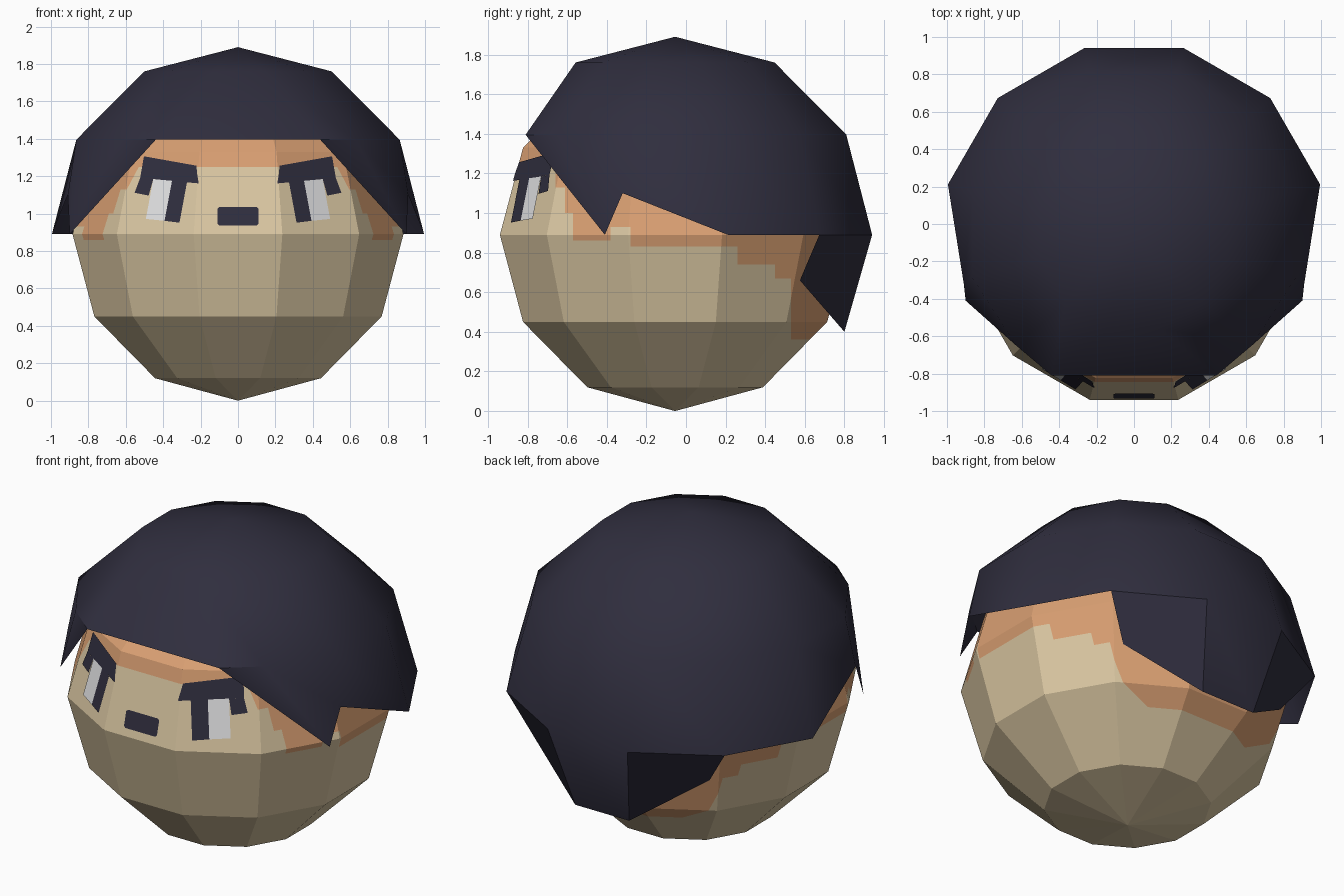
import bpy, bmesh, math
from mathutils import Vector

cube = bpy.data.objects.get("Cube")
if cube:
    bpy.data.objects.remove(cube, do_unlink=True)


def material(name, rgb):
    m = bpy.data.materials.new(name)
    m.use_nodes = True
    m.diffuse_color = (*rgb, 1)
    m.node_tree.nodes["Principled BSDF"].inputs["Base Color"].default_value = (*rgb, 1)
    return m


TAN = material("tan fur", (0.70, 0.57, 0.36))
ORANGE = material("orange skin", (0.70, 0.35, 0.17))
DARK = material("dark navy", (0.029, 0.027, 0.048))
WHITE = material("pale grey", (0.75, 0.75, 0.76))

SIDES = 12
MID_Y = -0.055


def column(k, r, z):
    """Point on column k, counted round from the front."""
    a = math.radians(15 + 30 * k)
    return Vector((r * math.sin(a), MID_Y - r * math.cos(a), z))


def add_object(name, bm, mats):
    me = bpy.data.meshes.new(name)
    bm.to_mesh(me)
    bm.free()
    ob = bpy.data.objects.new(name, me)
    bpy.context.collection.objects.link(ob)
    for m in mats:
        me.materials.append(m)
    return ob


def cut(bm, point, normal, clear=False):
    geom = bm.verts[:] + bm.edges[:] + bm.faces[:]
    bmesh.ops.bisect_plane(bm, geom=geom, dist=1e-5, plane_co=point,
                           plane_no=normal, clear_outer=clear)


# Head: faceted ball with a pole at each end
def head_mesh():
    bm = bmesh.new()
    profile = [(0.459, 0.12), (0.795, 0.45), (0.916, 0.89), (0.795, 1.33), (0.459, 1.66)]
    rings = [[bm.verts.new(column(k, r, z)) for k in range(SIDES)] for r, z in profile]
    bottom = bm.verts.new((0, MID_Y, 0))
    top = bm.verts.new((0, MID_Y, 1.78))
    for k in range(SIDES):
        n = (k + 1) % SIDES
        bm.faces.new((bottom, rings[0][n], rings[0][k]))
        bm.faces.new((top, rings[-1][k], rings[-1][n]))
        for a, b in zip(rings, rings[1:]):
            bm.faces.new((a[k], a[n], b[n], b[k]))
    bmesh.ops.recalc_face_normals(bm, faces=bm.faces)
    return bm


# Stepped hairline: from each y onwards, skin shows above the given height
STEPS = [(-2, 1.25), (-0.66, 1.13), (-0.61, 1.0), (-0.57, 0.86), (-0.38, 0.93),
         (-0.28, 0.83), (0.26, 0.74), (0.45, 0.67), (0.53, 0.36)]
bm = head_mesh()
for y, z in STEPS:
    cut(bm, (0, y, 0), (0, 1, 0))
    cut(bm, (0, 0, z), (0, 0, 1))
for f in bm.faces:
    c = f.calc_center_median()
    limit = [z for y, z in STEPS if y <= c.y][-1]
    f.material_index = int(c.z > limit)
add_object("head", bm, [TAN, ORANGE])


# Face details: patches trimmed from the head surface and lifted slightly
def decal(name, outline, mat):
    bm = head_mesh()
    cut(bm, (0, -0.4, 0), (0, 1, 0), True)
    cx = sum(p[0] for p in outline) / len(outline)
    cz = sum(p[1] for p in outline) / len(outline)
    for (x, z), (x2, z2) in zip(outline, outline[1:] + outline[:1]):
        n = Vector((z2 - z, 0, x - x2))
        if n.dot(Vector((cx - x, 0, cz - z))) > 0:
            n.negate()
        cut(bm, (x, 0, z), n, True)
    bm.normal_update()
    for v, n in [(v, v.normal.copy()) for v in bm.verts]:
        v.co += n * 0.006
    add_object(name, bm, [mat])


EYE = {
    "eyelid": ([(0.5, 1.305), (0.22, 1.255), (0.21, 1.16), (0.52, 1.19)], DARK),
    "eye_corner": ([(0.52, 1.19), (0.55, 1.11), (0.475, 1.095), (0.45, 1.183)], DARK),
    "eye_white": ([(0.45, 1.183), (0.35, 1.174), (0.39, 0.96), (0.49, 0.97)], WHITE),
    "pupil": ([(0.35, 1.174), (0.27, 1.166), (0.31, 0.95), (0.39, 0.96)], DARK),
}
for side, s in (("left", 1), ("right", -1)):
    for part, (outline, mat) in EYE.items():
        decal(f"{side}_{part}", [(s * x, z) for x, z in outline], mat)
decal("nose", [(-0.11, 0.945), (-0.1, 0.935), (0.1, 0.935), (0.11, 0.945),
               (0.11, 1.025), (0.1, 1.035), (-0.1, 1.035), (-0.11, 1.025)], DARK)

# Hair: open shell; moved points shape the fringe, side spikes and nape
HAIR = [(0.52, 1.76), (0.895, 1.395), (1.03, 0.89), (0.83, 0.5)]
MOVED = {
    (1, 0): (0.44, -0.81, 1.395), (1, 1): (0.63, -0.65, 1.395),
    (2, 1): (0.9, -0.41, 0.89), (2, 2): (0.91, -0.32, 1.1),
    (3, 4): (0.56, 0.575, 0.66), (3, 5): (0.18, 0.8, 0.4),
}
FIRST = [0, 0, 1, 4]  # first column from the front that each ring reaches
bm = bmesh.new()
grid = {}
for ring, (r, z) in enumerate(HAIR):
    for k in range(SIDES):
        i, s = (k, 1) if k < 6 else (SIDES - 1 - k, -1)
        if i >= FIRST[ring]:
            x, y, h = MOVED.get((ring, i), column(i, r, z))
            grid[ring, k] = bm.verts.new((s * x, y, h))
crown = bm.verts.new((0, MID_Y, 1.89))
for k in range(SIDES):
    n = (k + 1) % SIDES
    bm.faces.new((crown, grid[0, k], grid[0, n]))
    for ring in range(3):
        corners = [(ring, k), (ring + 1, k), (ring + 1, n), (ring, n)]
        found = [grid[c] for c in corners if c in grid]
        # the fringe needs a triangle; the nape starts at full quads
        if len(found) == 4 or (len(found) == 3 and ring == 1):
            bm.faces.new(found)
bmesh.ops.recalc_face_normals(bm, faces=bm.faces)
hair = add_object("hair", bm, [DARK])
bpy.ops.object.select_all(action="DESELECT")
hair.select_set(True)
bpy.context.view_layer.objects.active = hair
bpy.ops.object.shade_smooth_by_angle(angle=math.radians(35))
